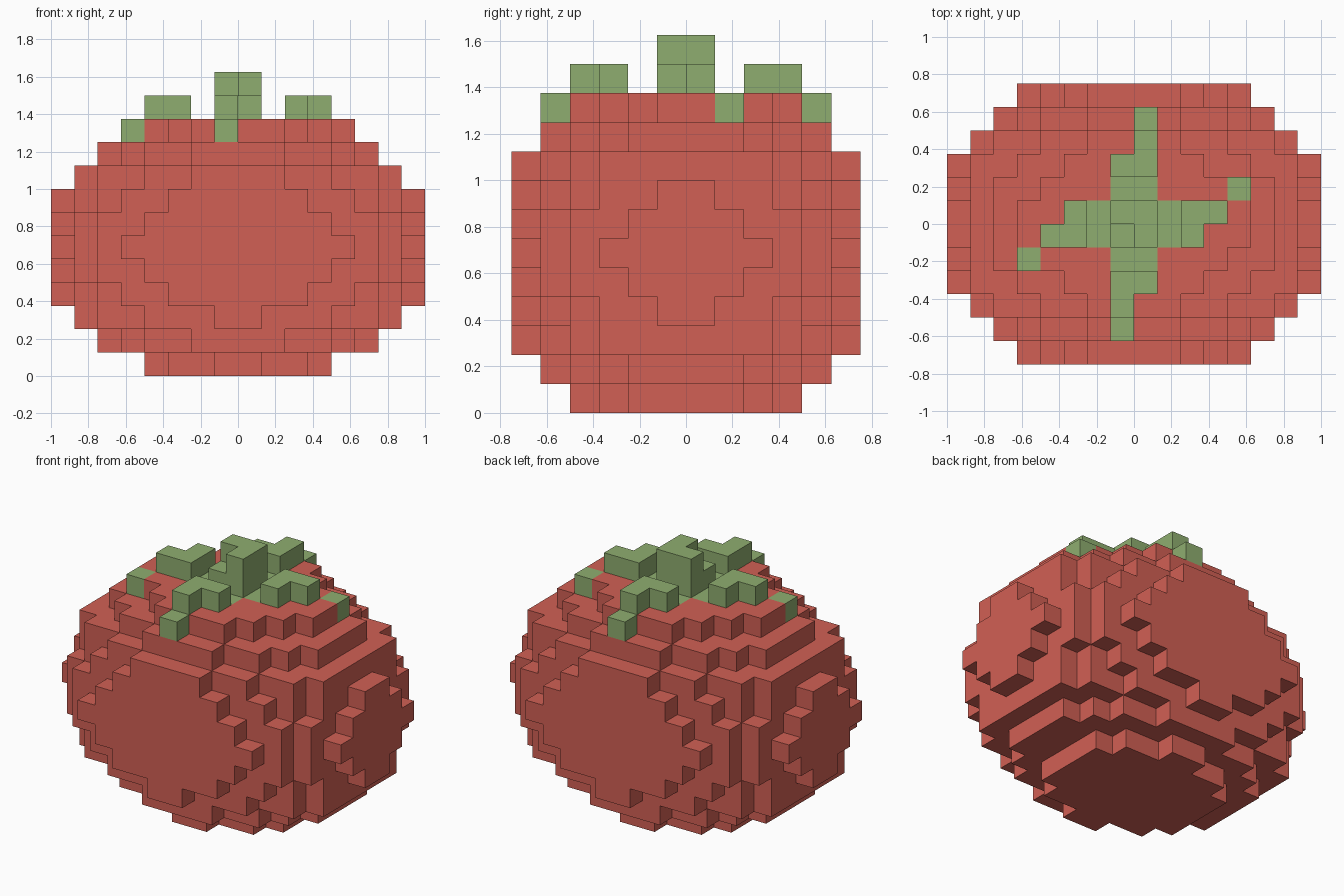
import bpy, bmesh

if "Cube" in bpy.data.objects:
    bpy.data.objects.remove(bpy.data.objects["Cube"])

S = 0.125  # voxel size

# Half-widths in voxels for each row away from the centre line, per layer, bottom to top
MID = [8, 8, 7, 7, 6, 4]
WIDE = [8, 7, 7, 6, 5, 3]
LAYERS = [
    [4, 4, 3, 1],
    [6, 6, 5, 4, 2],
    [7, 7, 7, 6, 4, 1],
    WIDE, MID, [8, 8, 8, 7, 6, 5], MID, WIDE,
    [7, 7, 7, 6, 4, 2],
    [6, 6, 5, 4, 2],
    [5, 4, 3, 2],
]

body = set()
for z, rows in enumerate(LAYERS):
    for j, w in enumerate(rows):
        for x in range(-w, w):
            body |= {(x, j, z), (x, -1 - j, z)}

# Leaves: two arms, each repeated by a half turn
half = [(-4, -1, 11), (-3, -1, 11), (-3, 0, 11), (-5, -2, 10),
        (-1, -4, 11), (-1, -3, 11), (0, -3, 11), (-1, -5, 10)]
leaves = set(half) | {(-1 - x, -1 - y, z) for x, y, z in half}
# Flush cross joining the leaves to the stem
for a in range(-2, 2):
    for b in (-1, 0):
        leaves |= {(a, b, 10), (b, a, 10)}

# Stem: square base with a notched top
stem = {(x, y, z) for x in (-1, 0) for y in (-1, 0) for z in (11, 12)}
stem.discard((-1, -1, 12))

body -= leaves
filled = body | leaves | stem


def material(name, color):
    m = bpy.data.materials.new(name)
    m.diffuse_color = color
    m.use_nodes = True
    m.node_tree.nodes["Principled BSDF"].inputs["Base Color"].default_value = m.diffuse_color
    return m


def voxel_object(name, cells, mat):
    """Make the exposed skin of a set of cells, merging flat areas."""
    bm = bmesh.new()
    cache = {}

    def vert(p):
        if p not in cache:
            cache[p] = bm.verts.new([c * S for c in p])
        return cache[p]

    for c in sorted(cells):
        for axis in range(3):
            u, v = (axis + 1) % 3, (axis + 2) % 3
            for side in (0, 1):
                n = list(c)
                n[axis] += 2 * side - 1
                if tuple(n) in filled:
                    continue
                loop = []
                for du, dv in ((0, 0), (1, 0), (1, 1), (0, 1)):
                    p = list(c)
                    p[axis] += side
                    p[u] += du
                    p[v] += dv
                    loop.append(vert(tuple(p)))
                bm.faces.new(loop if side else loop[::-1])
    bmesh.ops.dissolve_limit(bm, angle_limit=0.01, verts=bm.verts[:], edges=bm.edges[:])
    me = bpy.data.meshes.new(name)
    bm.to_mesh(me)
    bm.free()
    me.materials.append(mat)
    ob = bpy.data.objects.new(name, me)
    bpy.context.collection.objects.link(ob)
    return ob


red = material("red_skin", (0.64, 0.117, 0.089, 1))
green = material("green_leaf", (0.275, 0.42, 0.16, 1))
voxel_object("fruit_body", body, red)
voxel_object("leaves", leaves, green)
voxel_object("stem", stem, green)
